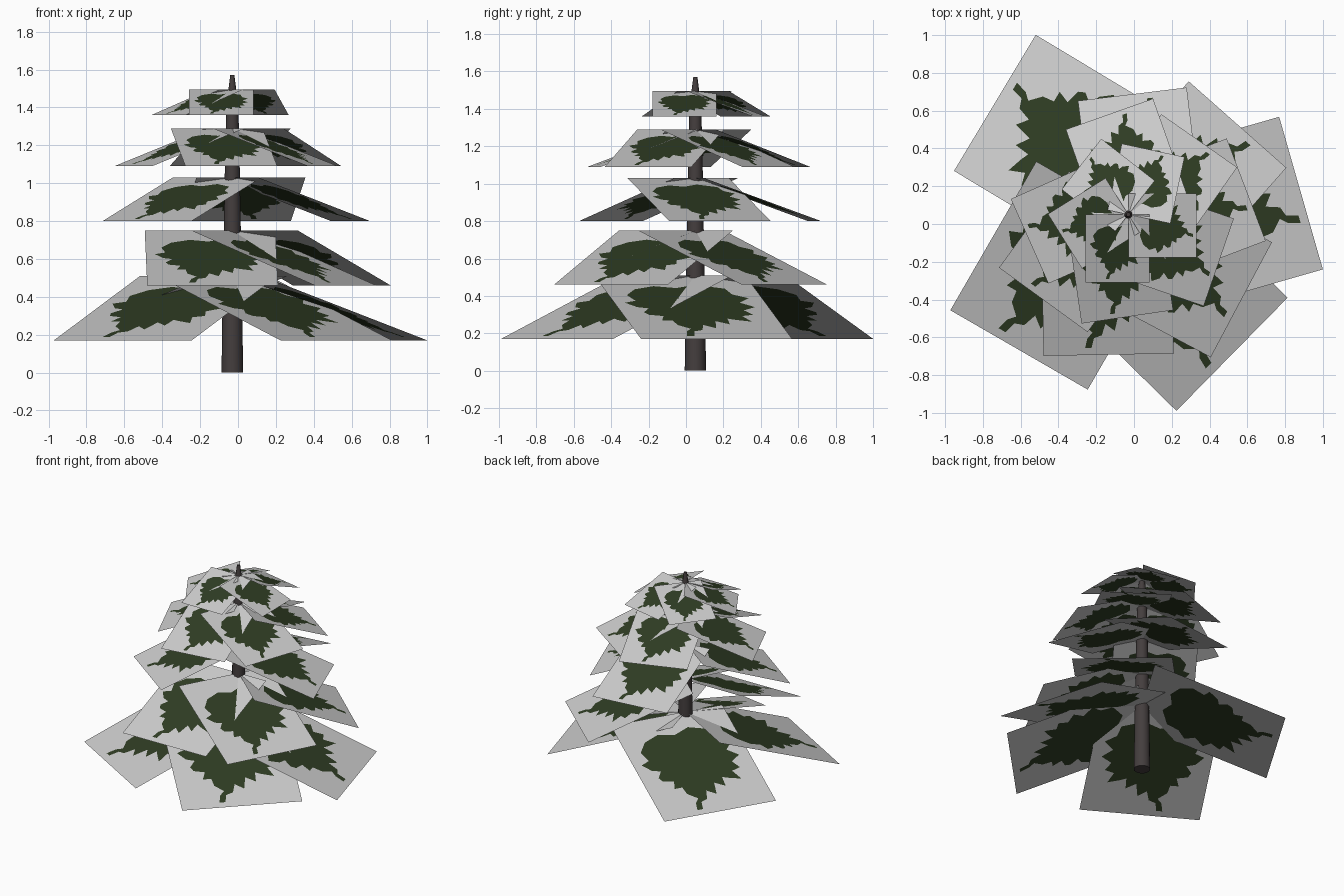
import bpy, bmesh, math
from mathutils import Vector
from mathutils.geometry import delaunay_2d_cdt

if "Cube" in bpy.data.objects:
    bpy.data.objects.remove(bpy.data.objects["Cube"])

AXIS = Vector((-0.03, 0.05, 0))


def material(name, rgb):
    m = bpy.data.materials.new(name)
    m.diffuse_color = (*rgb, 1)
    m.use_nodes = True
    m.node_tree.nodes["Principled BSDF"].inputs["Base Color"].default_value = m.diffuse_color
    return m


GREY = material("pale grey", (0.60, 0.60, 0.60))
GREEN = material("needle green", (0.028, 0.046, 0.017))
BARK = material("dark bark", (0.058, 0.048, 0.048))

# Ragged needle patch on a unit card: (distance from trunk, across)
PATCH = [(.22, .20), (.17, .34), (.20, .48), (.15, .62), (.21, .80), (.30, .82),
         (.36, .91), (.43, .83), (.50, .91), (.55, .82), (.62, .86), (.64, .78),
         (.73, .82), (.70, .72), (.68, .67), (.77, .66), (.72, .58), (.83, .55),
         (.78, .48), (.86, .45), (.88, .39), (.95, .37), (.95, .32), (.88, .34),
         (.84, .38), (.78, .31), (.71, .30), (.71, .23), (.64, .26), (.62, .17),
         (.58, .15), (.52, .20), (.50, .13), (.43, .07), (.40, .15), (.31, .12)]


def inside(p, poly):
    hit = False
    for (x1, y1), (x2, y2) in zip(poly, poly[1:] + poly[:1]):
        if (y1 > p.y) != (y2 > p.y) and p.x < (x2 - x1) * (p.y - y1) / (y2 - y1) + x1:
            hit = not hit
    return hit


def card_template():
    """Unit square with the needle patch cut into it."""
    pts = [Vector(p) for p in [(0, 0), (1, 0), (1, 1), (0, 1)] + PATCH]
    n = len(PATCH)
    edges = [(i, (i + 1) % 4) for i in range(4)]
    edges += [(4 + i, 4 + (i + 1) % n) for i in range(n)]
    verts, _, faces, *_ = delaunay_2d_cdt(pts, edges, [], 0, 1e-5)
    green = [inside((verts[f[0]] + verts[f[1]] + verts[f[2]]) / 3, PATCH) for f in faces]
    return verts, faces, green


VERTS, FACES, IS_GREEN = card_template()


def branch(name, angle, width, reach, z_in, z_out):
    """One sloping branch card, set off to one side of the trunk."""
    a = math.radians(angle)
    out = Vector((math.cos(a), math.sin(a), 0))
    left = Vector((-out.y, out.x, 0))
    co = []
    for v in VERTS:
        p = AXIS + out * (v.x * reach) + left * (width * (v.y - 0.67))
        p.z = z_in + (z_out - z_in) * v.x
        co.append(p)
    me = bpy.data.meshes.new(name)
    me.from_pydata(co, [], [list(f) for f in FACES])
    me.materials.append(GREY)
    me.materials.append(GREEN)
    for poly, g in zip(me.polygons, IS_GREEN):
        poly.material_index = int(g)
    # Cards face upward
    if me.polygons[0].normal.z < 0:
        me.flip_normals()
    bpy.context.collection.objects.link(bpy.data.objects.new(name, me))


# Tiers: width, reach, inner z, outer z, directions in degrees
TIERS = [
    (0.84, 0.91, 0.51, 0.17, (149, 240, 315.5, 16)),
    (0.69, 0.74, 0.75, 0.46, (271, 332, 48.5)),
    (0.58, 0.63, 1.03, 0.80, (97, 20.8, 234)),
    (0.49, 0.535, 1.29, 1.09, (55, 109.5, 204, 278.3, 341)),
    (0.34, 0.36, 1.495, 1.36, (270, 212, 142, 78, 0)),
]
for t, (w, r, zi, zo, angles) in enumerate(TIERS, 1):
    for i, ang in enumerate(angles, 1):
        branch(f"branch_tier{t}_{i}", ang, w, r, zi, zo)

# Tapering trunk
PROFILE = [(0, .057), (.45, .051), (.8, .044), (1.05, .040), (1.36, .033), (1.5, .02), (1.57, .011)]
SIDES = 12
bm = bmesh.new()
rings = [[bm.verts.new(AXIS + Vector((r * math.cos(k * math.tau / SIDES),
                                      r * math.sin(k * math.tau / SIDES), z)))
          for k in range(SIDES)] for z, r in PROFILE]
for lo, hi in zip(rings, rings[1:]):
    for k in range(SIDES):
        j = (k + 1) % SIDES
        bm.faces.new((lo[k], lo[j], hi[j], hi[k])).smooth = True
bm.faces.new(rings[0][::-1])
bm.faces.new(rings[-1])
me = bpy.data.meshes.new("trunk")
bm.to_mesh(me)
bm.free()
me.materials.append(BARK)
bpy.context.collection.objects.link(bpy.data.objects.new("trunk", me))
